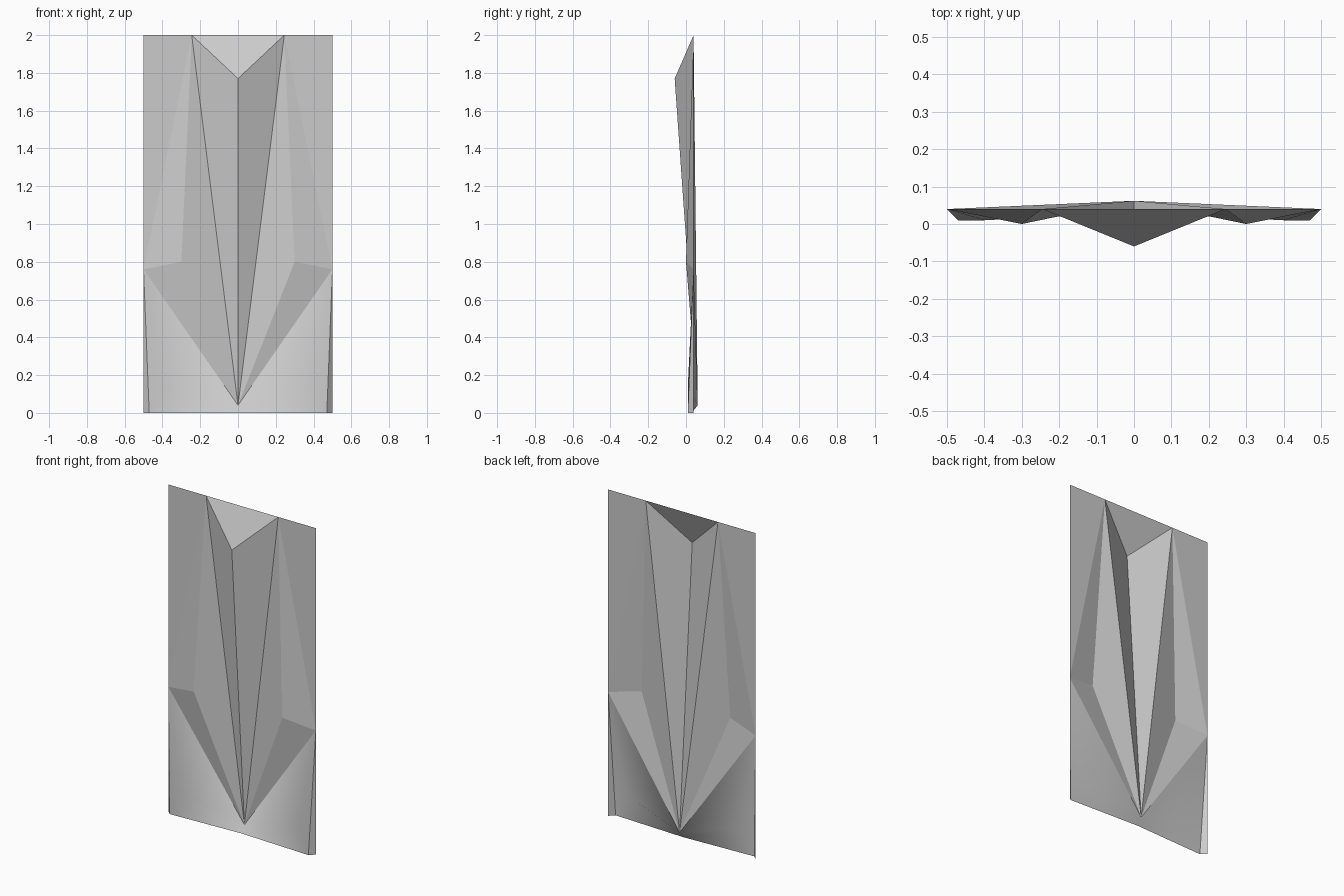
import bpy, bmesh

if "Cube" in bpy.data.objects:
    bpy.data.objects.remove(bpy.data.objects["Cube"])

# Key fold points of the right half of the panel (front faces -y)
P = {
    "valley": (0, 0.062, 0.04),
    "ridge": (0, -0.06, 1.77),
    "top_mid": (0, 0.04, 2),
    "top": (0.245, 0.04, 2),
    "corner": (0.5, 0.04, 2),
    "side": (0.5, 0.04, 0.76),
    "fold": (0.3, 0, 0.8),
    "dimple": (0.4, 0.01, 0.15),
    "foot": (0.47, 0.01, 0),
    "foot_side": (0.5, 0.04, 0),
    "foot_mid": (0, 0.03, 0),
}

# Creased facets, wound to face forward
FLAT = [
    "ridge top top_mid",
    "valley top ridge",
    "valley fold top",
    "fold side top",
    "side corner top",
    "valley side fold",
    "foot foot_side side",
]
# Softly shaded facets around the lower dimple
SOFT = ["valley dimple side", "dimple foot side",
        "foot_mid foot dimple", "foot_mid dimple valley"]

bm = bmesh.new()
v = {name: bm.verts.new(co) for name, co in P.items()}
for group, smooth in ((FLAT, False), (SOFT, True)):
    for names in group:
        face = bm.faces.new([v[n] for n in names.split()])
        face.smooth = smooth

mesh = bpy.data.meshes.new("folded_panel")
bm.to_mesh(mesh)
bm.free()
panel = bpy.data.objects.new("folded_panel", mesh)
bpy.context.collection.objects.link(panel)

# Left half
mirror = panel.modifiers.new("mirror", 'MIRROR')
mirror.use_axis[0] = True
mirror.use_clip = True
